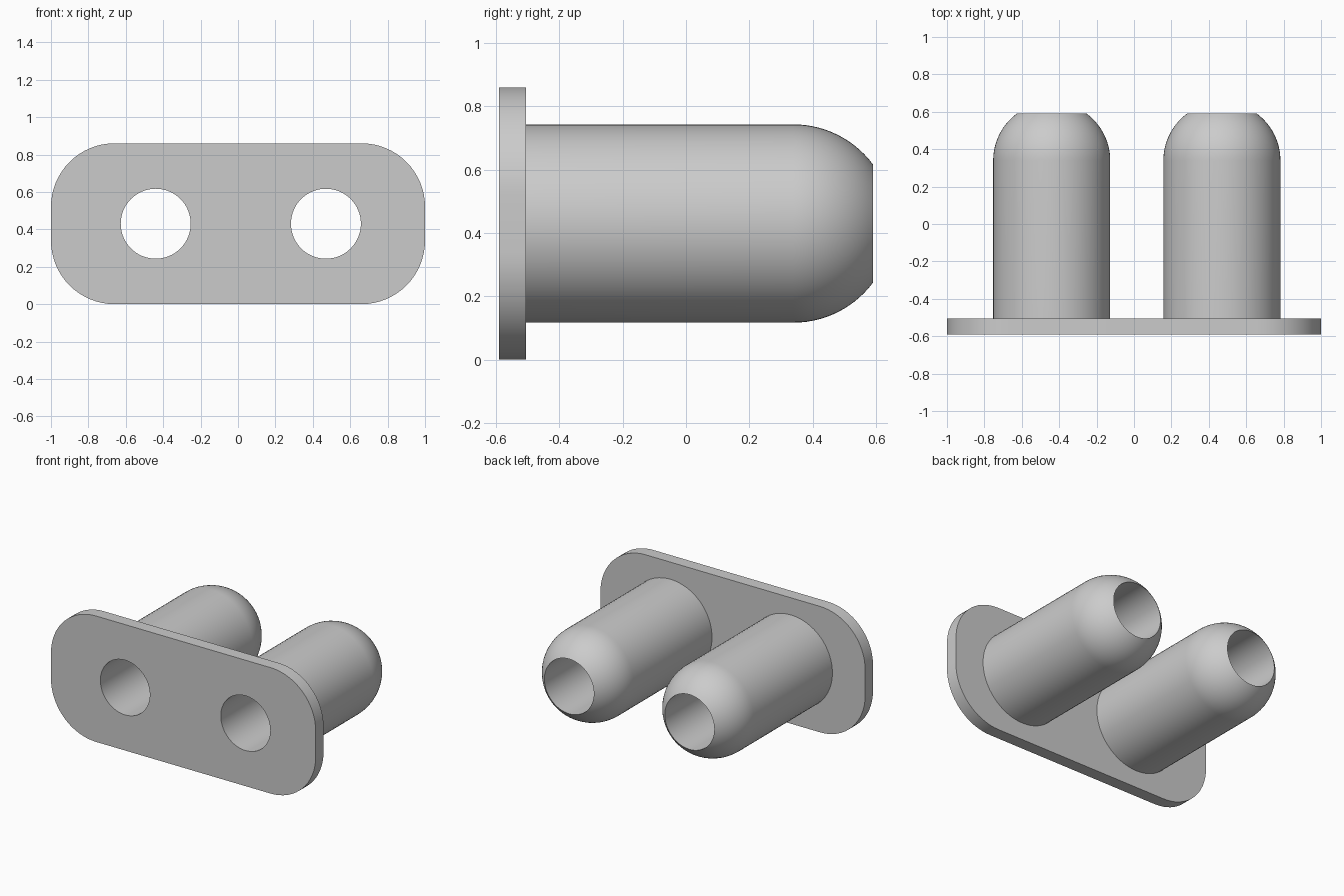
import bpy, bmesh, math

if "Cube" in bpy.data.objects:
    bpy.data.objects.remove(bpy.data.objects["Cube"])

FRONT, PLATE_BACK, END = -0.59, -0.505, 0.59
MID_Z, BORE, OUTER = 0.43, 0.187, 0.313
TUBES = {"left_tube": -0.44, "right_tube": 0.47}

grey = bpy.data.materials.new("light grey")
grey.diffuse_color = (0.6, 0.6, 0.6, 1)
grey.use_nodes = True
grey.node_tree.nodes["Principled BSDF"].inputs["Base Color"].default_value = grey.diffuse_color


def finish(obj):
    obj.data.materials.clear()
    obj.data.materials.append(grey)
    bpy.ops.object.select_all(action='DESELECT')
    obj.select_set(True)
    bpy.context.view_layer.objects.active = obj
    bpy.ops.object.shade_smooth_by_angle(angle=math.radians(30))


def arc(cx, cy, r, a0, a1, n):
    return [(cx + r * math.cos(math.radians(a0 + (a1 - a0) * i / n)),
             cy + r * math.sin(math.radians(a0 + (a1 - a0) * i / n))) for i in range(n + 1)]


# Mounting plate: rounded rectangle with two round holes, extruded
R = 0.34
outline = []
for sx, sz, start in ((1, 1, 0), (-1, 1, 90), (-1, -1, 180), (1, -1, 270)):
    outline += arc(sx * (1 - R), MID_Z + sz * (MID_Z - R), R, start, start + 90, 16)
loops = [outline] + [arc(x, MID_Z, BORE, 0, 360, 64)[:-1] for x in TUBES.values()]

bm = bmesh.new()
for loop in loops:
    vs = [bm.verts.new((x, FRONT, z)) for x, z in loop]
    for a, b in zip(vs, vs[1:] + vs[:1]):
        bm.edges.new((a, b))
bmesh.ops.triangle_fill(bm, edges=bm.edges[:], use_beauty=True)
ext = bmesh.ops.extrude_face_region(bm, geom=bm.faces[:], use_keep_orig=True)
for v in ext["geom"]:
    if isinstance(v, bmesh.types.BMVert):
        v.co.y = PLATE_BACK
bmesh.ops.recalc_face_normals(bm, faces=bm.faces[:])
mesh = bpy.data.meshes.new("mounting_plate")
bm.to_mesh(mesh)
bm.free()
plate = bpy.data.objects.new("mounting_plate", mesh)
bpy.context.collection.objects.link(plate)
finish(plate)

# Hollow tubes: revolved wall profile (radius, y) with a truncated dome end
dome_y = END - math.sqrt(OUTER ** 2 - BORE ** 2)
cut = math.degrees(math.acos(BORE / OUTER))
profile = [(OUTER, PLATE_BACK)] + arc(0, dome_y, OUTER, 0, cut, 14) + [(BORE, PLATE_BACK)]
N = 64
for name, cx in TUBES.items():
    bm = bmesh.new()
    rings = [[bm.verts.new((cx + r * math.cos(2 * math.pi * i / N), y,
                            MID_Z + r * math.sin(2 * math.pi * i / N))) for i in range(N)]
             for r, y in profile]
    for a, b in zip(rings, rings[1:]):
        for i in range(N):
            j = (i + 1) % N
            bm.faces.new((a[i], b[i], b[j], a[j]))
    bmesh.ops.recalc_face_normals(bm, faces=bm.faces[:])
    # outward check: the first outer wall face must point away from the axis
    bm.faces.ensure_lookup_table()
    f = bm.faces[0]
    if f.normal.x * (f.calc_center_median().x - cx) < 0:
        bmesh.ops.reverse_faces(bm, faces=bm.faces[:])
    mesh = bpy.data.meshes.new(name)
    bm.to_mesh(mesh)
    bm.free()
    tube = bpy.data.objects.new(name, mesh)
    bpy.context.collection.objects.link(tube)
    finish(tube)
